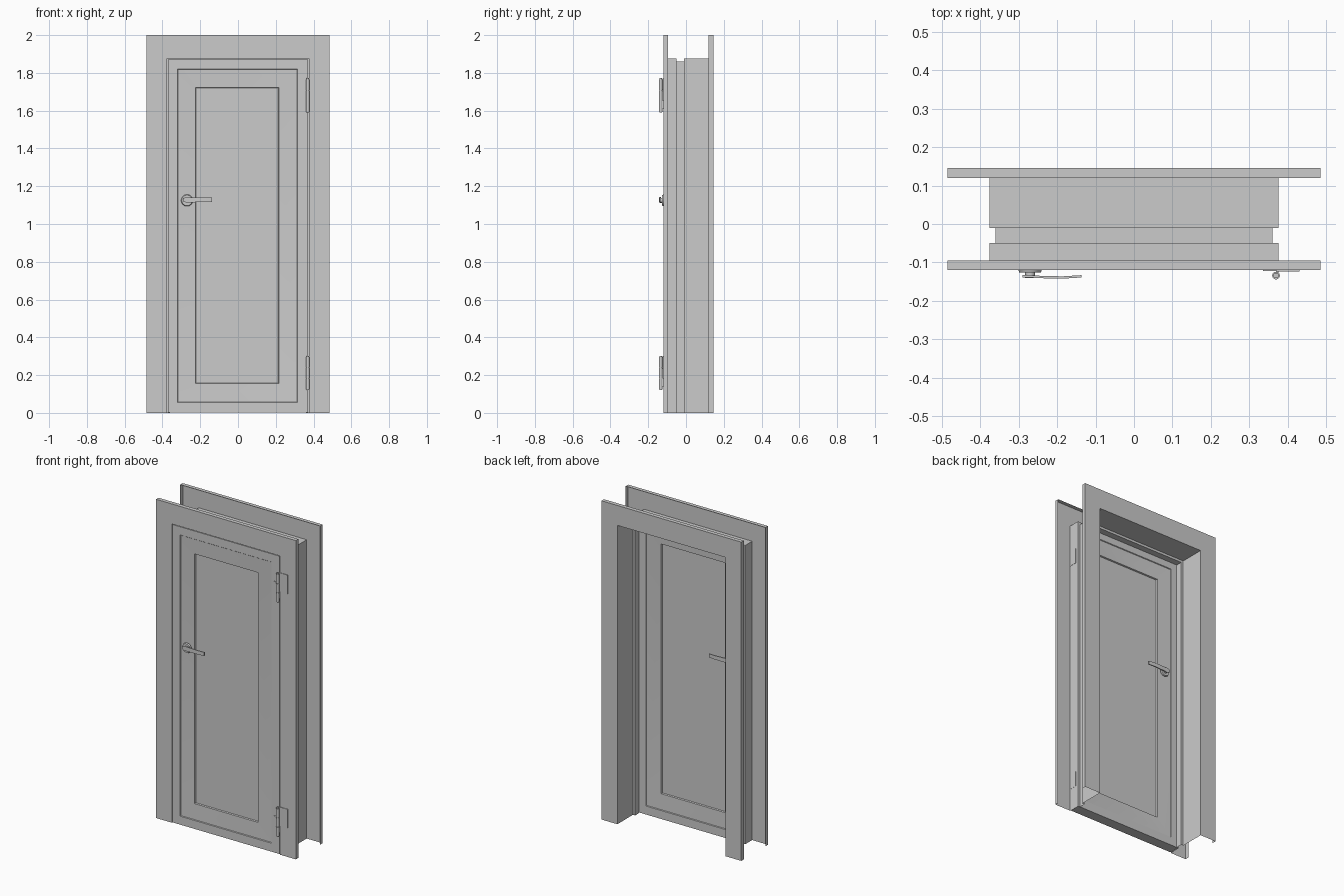
import bpy, bmesh, math
from mathutils import Matrix, Vector

if "Cube" in bpy.data.objects:
    bpy.data.objects.remove(bpy.data.objects["Cube"])


def finish(name, bm, recalc=True):
    if recalc:
        bmesh.ops.recalc_face_normals(bm, faces=bm.faces)
    me = bpy.data.meshes.new(name)
    bm.to_mesh(me)
    bm.free()
    ob = bpy.data.objects.new(name, me)
    bpy.context.collection.objects.link(ob)
    bpy.ops.object.select_all(action='DESELECT')
    ob.select_set(True)
    bpy.context.view_layer.objects.active = ob
    bpy.ops.object.shade_smooth_by_angle(angle=math.radians(30))
    return ob


def add_box(bm, x0, x1, y0, y1, z0, z1):
    c = Vector(((x0 + x1) / 2, (y0 + y1) / 2, (z0 + z1) / 2))
    m = Matrix.Translation(c) @ Matrix.Diagonal((x1 - x0, y1 - y0, z1 - z0, 1))
    bmesh.ops.create_cube(bm, size=1, matrix=m)


def add_cyl(bm, start, end, r1, r2=None, seg=20):
    a, b = Vector(start), Vector(end)
    rot = (b - a).to_track_quat('Z', 'Y').to_matrix().to_4x4()
    bmesh.ops.create_cone(bm, cap_ends=True, segments=seg, radius1=r1,
                          radius2=r1 if r2 is None else r2, depth=(b - a).length,
                          matrix=Matrix.Translation((a + b) / 2) @ rot)


# Frame: thin folded profile (half width, depth, height) swept up, over and down
profile = [(.485, .12, 2.0), (.485, .145, 2.0), (.375, .145, 1.875), (.375, -.01, 1.875),
           (.36, -.01, 1.86), (.36, -.05, 1.86), (.375, -.05, 1.875), (.375, -.12, 1.875),
           (.485, -.12, 2.0), (.485, -.095, 2.0)]
bm = bmesh.new()
rows = [[bm.verts.new(p) for p in ((-x, y, 0), (-x, y, z), (x, y, z), (x, y, 0))]
        for x, y, z in profile]
for a, b in zip(rows, rows[1:]):
    for j in range(3):
        bm.faces.new((a[j], a[j + 1], b[j + 1], b[j]))
finish("door_frame", bm, recalc=False)

# Door leaf: nested rectangles stepping into a sunken panel on both faces
FRONT, BACK = -.118, -.052
MID = (FRONT + BACK) / 2
steps = [(-.371, .371, .002, 1.871, 0), (-.32, .315, .055, 1.82, 0),
         (-.317, .312, .058, 1.817, .004), (-.226, .216, .155, 1.722, .010),
         (-.223, .213, .158, 1.719, .018)]
bm = bmesh.new()
outer = []
for base, sign in ((FRONT, 1), (BACK, -1)):
    loops = []
    for x0, x1, z0, z1, d in steps:
        y = base + sign * d
        loops.append([bm.verts.new((x, y, z)) for x, z in
                      ((x0, z0), (x1, z0), (x1, z1), (x0, z1))])
    for a, b in zip(loops, loops[1:]):
        for j in range(4):
            k = (j + 1) % 4
            bm.faces.new((a[j], a[k], b[k], b[j]))
    bm.faces.new(loops[-1])
    outer.append(loops[0])
for j in range(4):
    k = (j + 1) % 4
    bm.faces.new((outer[0][j], outer[0][k], outer[1][k], outer[1][j]))
finish("door_leaf", bm)

# Lever handles, one on each face
for name, mirrored in (("front_handle", False), ("back_handle", True)):
    bm = bmesh.new()
    hx, hz = -.27, 1.125
    add_cyl(bm, (hx, FRONT, hz), (hx, -.126, hz), .031, .028, 28)
    add_cyl(bm, (hx, -.126, hz), (hx, -.140, hz), .013)
    # lever blade, slightly curved and tapering
    blade = [(-.29, -.133, .009), (-.275, -.133, .014), (-.235, -.135, .013),
             (-.185, -.136, .012), (-.137, -.133, .011)]
    rings = [[bm.verts.new((x, y + dy, hz + .003 + s * h)) for dy, s in
              ((0, -1), (0, 1), (-.006, 1), (-.006, -1))] for x, y, h in blade]
    for a, b in zip(rings, rings[1:]):
        for j in range(4):
            k = (j + 1) % 4
            bm.faces.new((a[j], a[k], b[k], b[j]))
    bm.faces.new(rings[0])
    bm.faces.new(rings[-1])
    if mirrored:
        for v in bm.verts:
            v.co.y = 2 * MID - v.co.y
    finish(name, bm)

# Hinges: pin, knuckles and leaves
for name, z in (("upper_hinge", 1.59), ("lower_hinge", .12)):
    bm = bmesh.new()
    px, py = .369, -.134
    add_cyl(bm, (px, py, z + .004), (px, py, z + .060), .010)
    add_cyl(bm, (px, py, z + .062), (px, py, z + .118), .010)
    add_cyl(bm, (px, py, z + .120), (px, py, z + .176), .010)
    add_cyl(bm, (px, py, z), (px, py, z + .182), .007)
    add_box(bm, .369, .43, -.1235, -.120, z + .062, z + .18)
    add_box(bm, .335, .369, -.1225, -.117, z + .05, z + .115)
    add_box(bm, .3705, .376, -.134, -.07, z + .02, z + .115)
    finish(name, bm)
